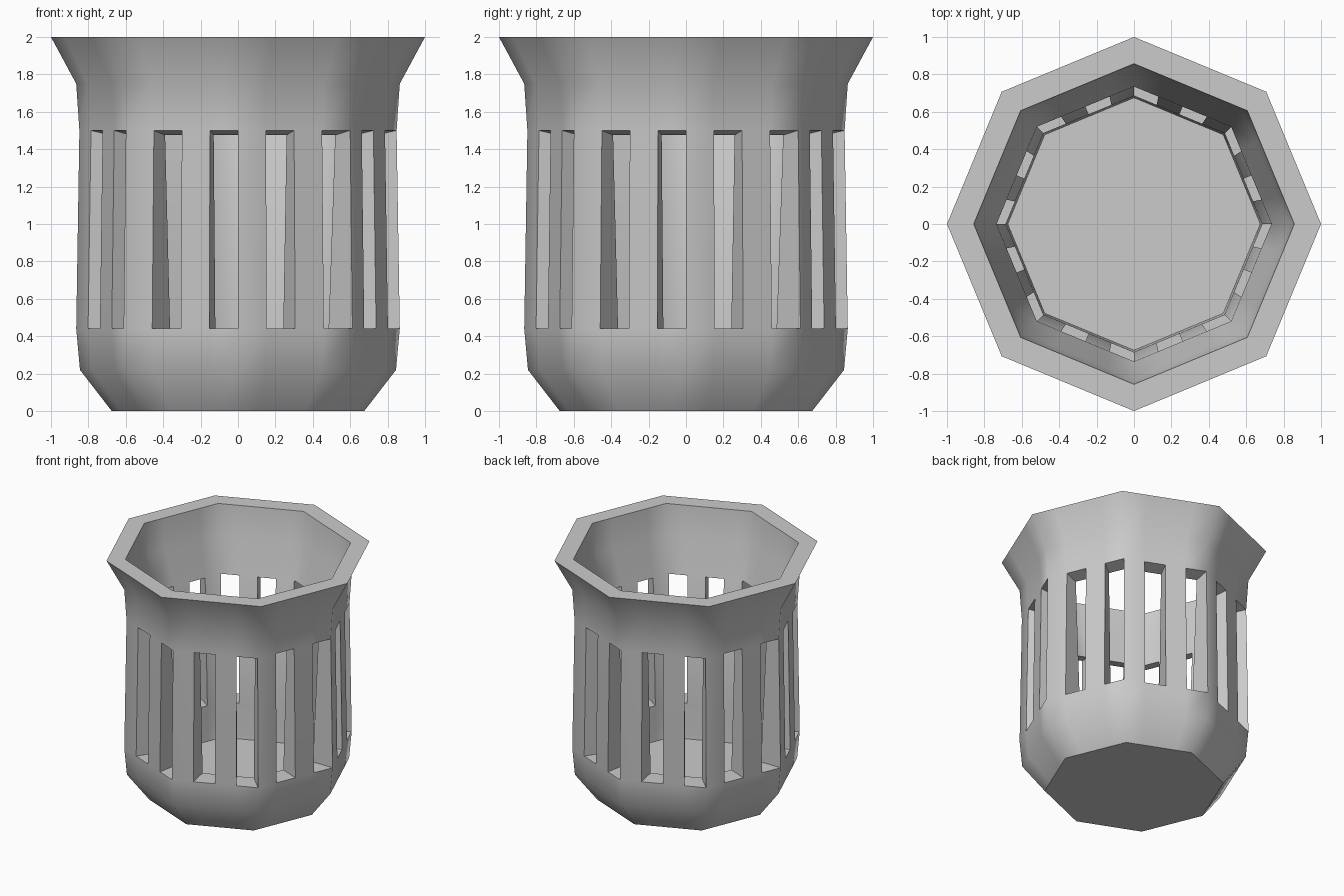
import bpy, bmesh, math

if "Cube" in bpy.data.objects:
    bpy.data.objects.remove(bpy.data.objects["Cube"])

SIDES, CUTS = 8, 4            # octagon, each side split in quarters
N = SIDES * CUTS

# matching (radius, height) profiles, bottom to top
OUTER = [(0.675, 0.0), (0.845, 0.22), (0.865, 0.44), (0.848, 1.5), (0.865, 1.75), (1.0, 2.0)]
INNER = [(0.675, 0.15), (0.68, 0.22), (0.685, 0.44), (0.735, 1.475), (0.83, 1.75), (0.857, 2.0)]
SLOT_BAND = 2                 # profile span that holds the slots


def ring(bm, r, z):
    """Octagon ring with every side subdivided."""
    verts = []
    for i in range(SIDES):
        a, b = (math.tau * k / SIDES for k in (i, i + 1))
        for j in range(CUTS):
            t = j / CUTS
            verts.append(bm.verts.new((r * (math.cos(a) * (1 - t) + math.cos(b) * t),
                                       r * (math.sin(a) * (1 - t) + math.sin(b) * t), z)))
    return verts


bm = bmesh.new()
outer = [ring(bm, *p) for p in OUTER]
inner = [ring(bm, *p) for p in INNER]


def is_slot(band, i):
    return band == SLOT_BAND and i % 2 == 1


# walls, leaving the slots open and lining them
for b in range(len(OUTER) - 1):
    for i in range(N):
        k = (i + 1) % N
        o = [outer[b][i], outer[b][k], outer[b + 1][k], outer[b + 1][i]]
        n = [inner[b][i], inner[b][k], inner[b + 1][k], inner[b + 1][i]]
        if is_slot(b, i):
            for s in range(4):
                e = (s + 1) % 4
                bm.faces.new((o[s], o[e], n[e], n[s]))
        else:
            bm.faces.new(o)
            bm.faces.new(n[::-1])

# rim, underside and inside floor
for i in range(N):
    k = (i + 1) % N
    bm.faces.new((outer[-1][i], outer[-1][k], inner[-1][k], inner[-1][i]))
bm.faces.new(outer[0][::-1])
bm.faces.new(inner[0])
bmesh.ops.recalc_face_normals(bm, faces=bm.faces)

mesh = bpy.data.meshes.new("slotted_basket")
bm.to_mesh(mesh)
bm.free()
basket = bpy.data.objects.new("slotted_basket", mesh)
bpy.context.collection.objects.link(basket)
bpy.context.view_layer.objects.active = basket
basket.select_set(True)
bpy.ops.object.shade_smooth_by_angle(angle=math.radians(48))
